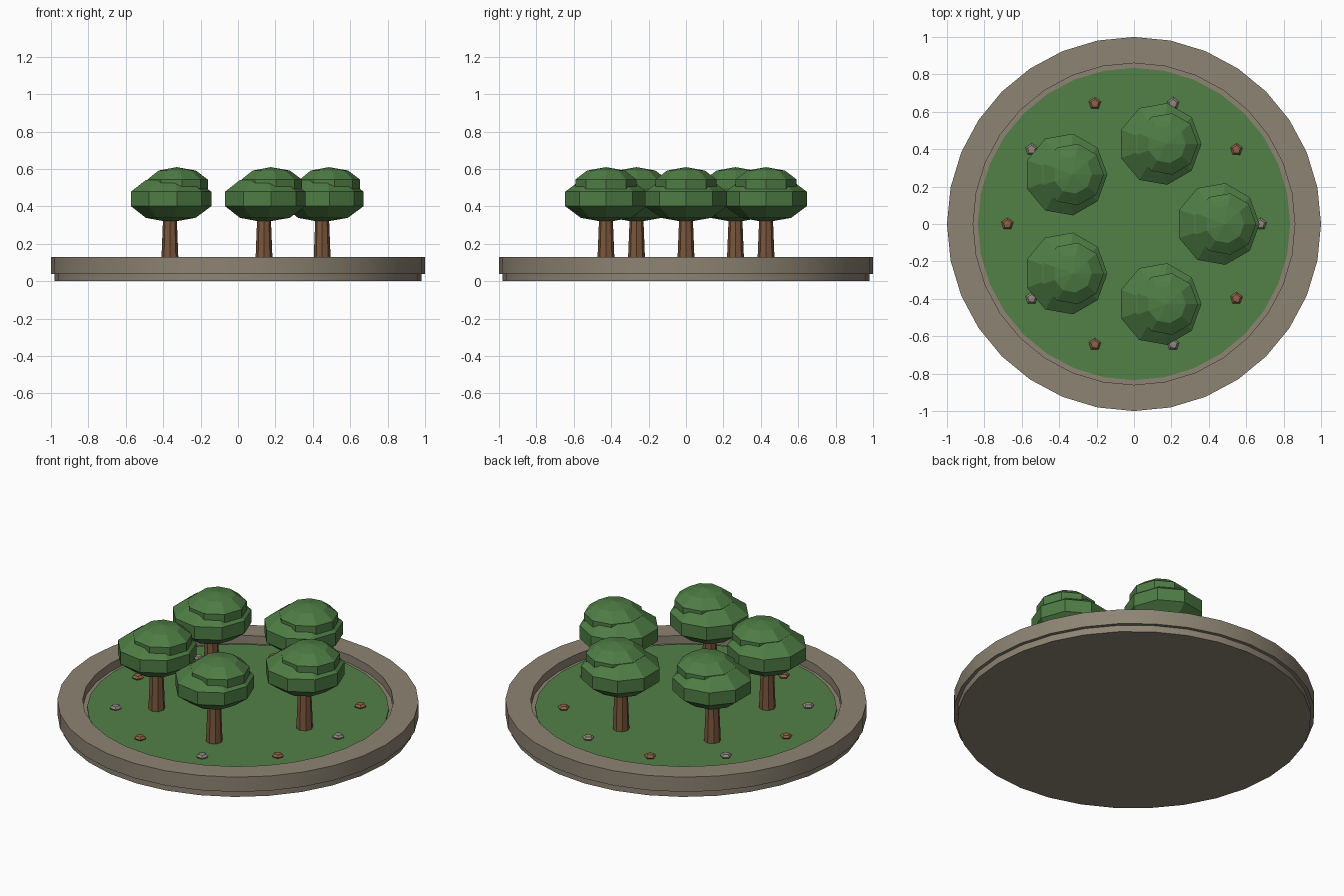
import bpy, bmesh, math

if "Cube" in bpy.data.objects:
    bpy.data.objects.remove(bpy.data.objects["Cube"])

GROUND = 0.088   # height of the lawn


def material(name, r, g, b):
    m = bpy.data.materials.new(name)
    lin = [((c / 255 + 0.055) / 1.055) ** 2.4 for c in (r, g, b)]
    m.diffuse_color = (*lin, 1)
    m.use_nodes = True
    m.node_tree.nodes["Principled BSDF"].inputs["Base Color"].default_value = m.diffuse_color
    return m


STONE = material("taupe stone", 141, 132, 115)
GRASS = material("grass green", 82, 128, 70)
LEAF = material("leaf green", 78, 124, 68)
BARK = material("bark brown", 122, 87, 60)
CLAY = material("clay brown", 143, 99, 71)
GREY = material("pebble grey", 146, 137, 128)


def lathe(name, profile, sides, mat, loc=(0, 0, 0), closed=False, smooth=False, turn=0.0):
    """Revolve (radius, z) points; zero radius makes a pole."""
    bm = bmesh.new()
    rings = []
    for r, z in profile:
        if r == 0:
            rings.append([bm.verts.new((0, 0, z))] * sides)
        else:
            angles = [turn + math.tau * i / sides for i in range(sides)]
            rings.append([bm.verts.new((r * math.cos(a), r * math.sin(a), z)) for a in angles])
    pairs = list(zip(rings, rings[1:]))
    if closed:
        pairs.append((rings[-1], rings[0]))
    for low, high in pairs:
        for i in range(sides):
            j = (i + 1) % sides
            corners = list(dict.fromkeys((low[i], low[j], high[j], high[i])))
            bm.faces.new(corners)
    if not closed:
        # flat end caps
        if profile[0][0] > 0:
            bm.faces.new(rings[0][::-1])
        if profile[-1][0] > 0:
            bm.faces.new(rings[-1])
    bmesh.ops.recalc_face_normals(bm, faces=bm.faces)
    mesh = bpy.data.meshes.new(name)
    bm.to_mesh(mesh)
    bm.free()
    mesh.materials.append(mat)
    ob = bpy.data.objects.new(name, mesh)
    ob.location = loc
    bpy.context.collection.objects.link(ob)
    if smooth:
        bpy.ops.object.select_all(action='DESELECT')
        ob.select_set(True)
        bpy.context.view_layer.objects.active = ob
        bpy.ops.object.shade_smooth_by_angle(angle=math.radians(30))
    return ob


def ball_profile(radius, height, rings=5):
    """Half-ellipse profile from bottom pole to top pole."""
    pts = []
    for k in range(rings + 1):
        a = -math.pi / 2 + math.pi * k / rings
        r = 0 if k in (0, rings) else radius * math.cos(a)
        pts.append((r, height * math.sin(a)))
    return pts


# Round planter: base plate, raised rim, lawn
lathe("base_plate", [(0.98, 0), (0.98, 0.04), (0.98, 0.08)], 32, STONE, smooth=True)
lathe("rim", [(0.86, 0.04), (1, 0.04), (1, 0.13), (0.86, 0.13)], 32, STONE,
      closed=True, smooth=True)
lathe("lawn", [(0.835, 0.06), (0.835, GROUND)], 32, GRASS, smooth=True)

# Five trees in a circle, all turned the same way
for n in range(5):
    a = math.tau * n / 5
    x, y = 0.45 * math.cos(a), 0.45 * math.sin(a)
    lathe(f"trunk_{n + 1}", [(0.047, GROUND - 0.01), (0.035, 0.38)], 8, BARK, (x, y, 0))
    lathe(f"lower_crown_{n + 1}", ball_profile(0.233, 0.125), 9, LEAF, (x, y, 0.44))
    lathe(f"upper_crown_{n + 1}", ball_profile(0.175, 0.096), 9, LEAF, (x + 0.036, y, 0.514))

# Ten pebbles, alternating grey and clay
for n in range(10):
    a = math.tau * n / 10
    lathe(f"pebble_{n + 1}",
          [(0.026, GROUND - 0.005), (0.034, GROUND + 0.008), (0.022, GROUND + 0.02), (0, GROUND + 0.022)],
          5, CLAY if n % 2 else GREY,
          (0.677 * math.cos(a), 0.677 * math.sin(a), 0), turn=0.3)
